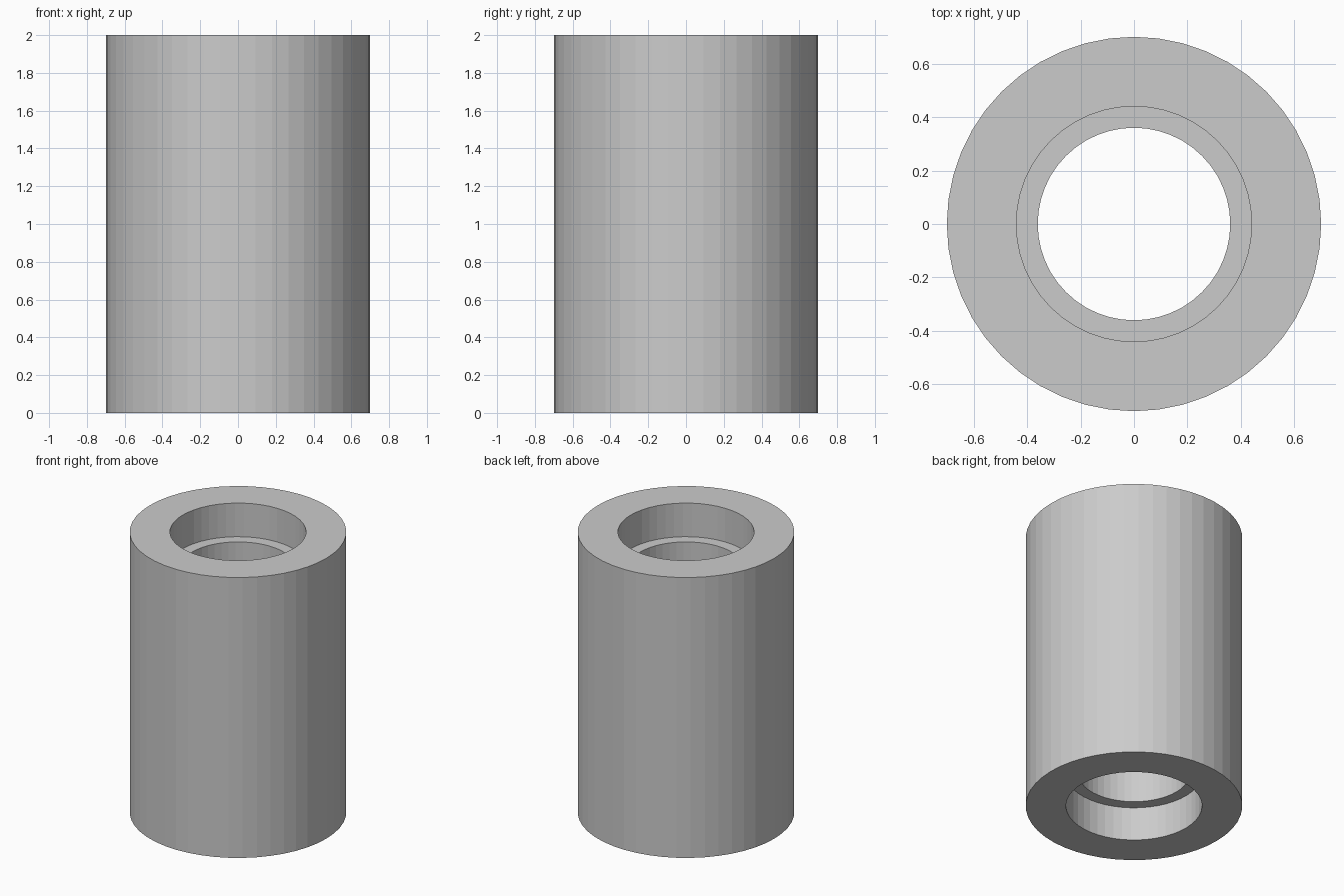
import bpy, bmesh
from math import cos, sin, tau

if "Cube" in bpy.data.objects:
    bpy.data.objects.remove(bpy.data.objects["Cube"])

SEGMENTS = 48
HEIGHT, OUTER, SEAT, BORE, DEPTH = 2.0, 0.70, 0.44, 0.36, 0.24

# Closed wall profile (radius, z): outer wall, then bore with a recess at each end
profile = [
    (OUTER, 0), (OUTER, HEIGHT),
    (SEAT, HEIGHT), (SEAT, HEIGHT - DEPTH),
    (BORE, HEIGHT - DEPTH), (BORE, DEPTH),
    (SEAT, DEPTH), (SEAT, 0),
]


def lathe(name, points, segments):
    bm = bmesh.new()
    rings = [[bm.verts.new((r * cos(tau * i / segments), r * sin(tau * i / segments), z))
              for r, z in points] for i in range(segments)]
    n = len(points)
    for i in range(segments):
        a, b = rings[i], rings[(i + 1) % segments]
        for j in range(n):
            k = (j + 1) % n
            bm.faces.new((a[j], b[j], b[k], a[k]))
    bmesh.ops.recalc_face_normals(bm, faces=bm.faces[:])
    mesh = bpy.data.meshes.new(name)
    bm.to_mesh(mesh)
    bm.free()
    obj = bpy.data.objects.new(name, mesh)
    bpy.context.collection.objects.link(obj)
    return obj


# Roller sleeve with counterbored ends
lathe("sleeve", profile, SEGMENTS)
